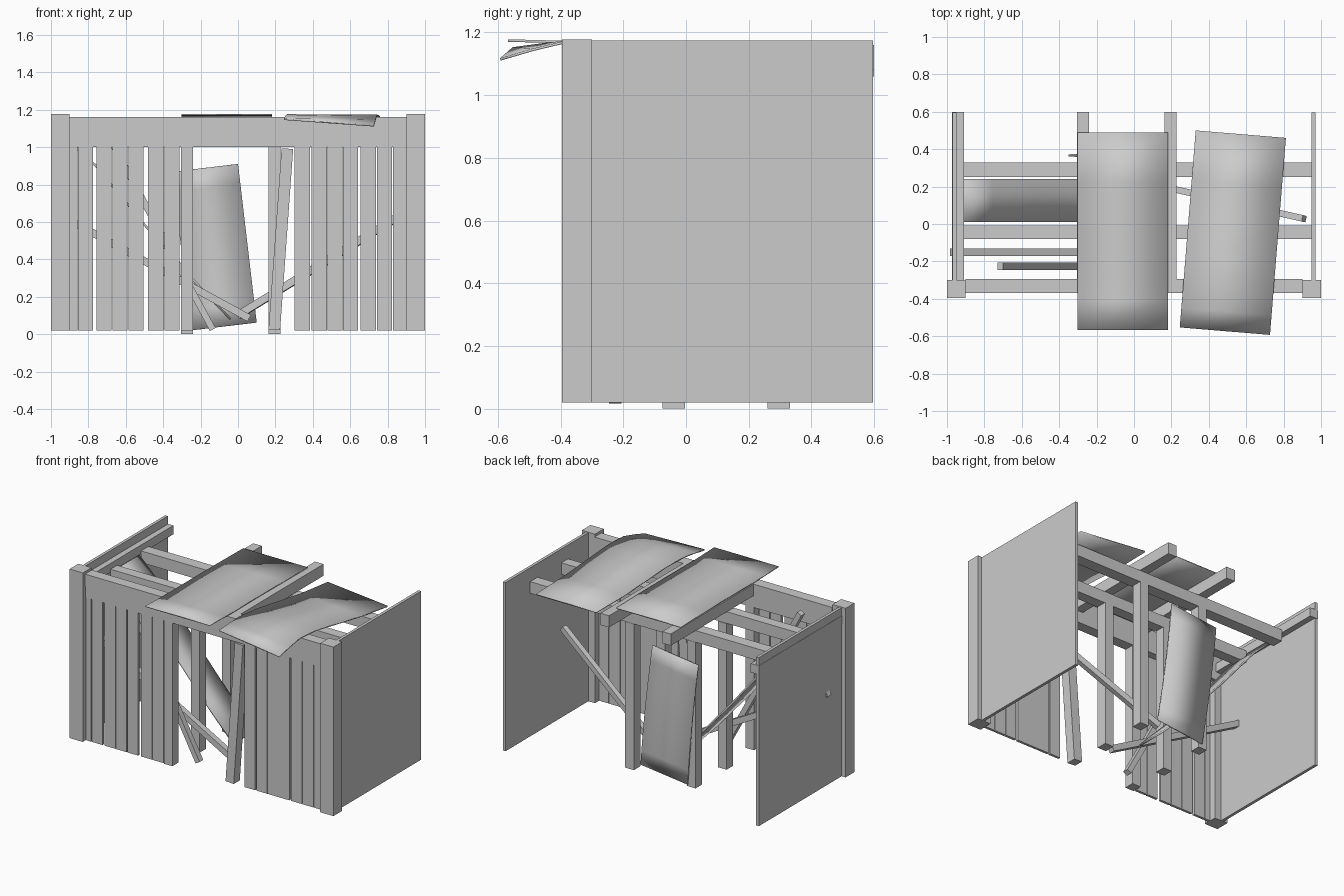
import bpy, bmesh
from mathutils import Vector, Matrix

if "Cube" in bpy.data.objects:
    bpy.data.objects.remove(bpy.data.objects["Cube"])


def mesh_object(name, bm):
    bmesh.ops.recalc_face_normals(bm, faces=bm.faces)
    me = bpy.data.meshes.new(name)
    bm.to_mesh(me)
    bm.free()
    ob = bpy.data.objects.new(name, me)
    bpy.context.collection.objects.link(ob)
    return ob


def box(name, x0, x1, y0, y1, z0, z1):
    bm = bmesh.new()
    m = Matrix.Translation(((x0 + x1) / 2, (y0 + y1) / 2, (z0 + z1) / 2))
    m = m @ Matrix.Diagonal((x1 - x0, y1 - y0, z1 - z0, 1))
    bmesh.ops.create_cube(bm, size=1, matrix=m)
    return mesh_object(name, bm)


def plank(name, a, b, width, thick):
    """Loose timber running from a to b, width staying horizontal."""
    a, b = Vector(a), Vector(b)
    d = (b - a).normalized()
    side = d.cross(Vector((0, 0, 1))).normalized()
    up = side.cross(d)
    rot = Matrix((d, side, up)).transposed().to_4x4()
    bm = bmesh.new()
    m = Matrix.Translation((a + b) / 2) @ rot
    m = m @ Matrix.Diagonal(((b - a).length, width, thick, 1))
    bmesh.ops.create_cube(bm, size=1, matrix=m)
    return mesh_object(name, bm)


def sheet(name, left, right, thick, smooth=True):
    """Bent sheet lofted between two edge lines, then thickened."""
    bm = bmesh.new()
    rows = [(bm.verts.new(a), bm.verts.new(b)) for a, b in zip(left, right)]
    for (a, b), (c, d) in zip(rows, rows[1:]):
        bm.faces.new((a, b, d, c))
    ob = mesh_object(name, bm)
    mod = ob.modifiers.new("thickness", "SOLIDIFY")
    mod.thickness = thick
    mod.offset = 0
    if smooth:
        for p in ob.data.polygons:
            p.use_smooth = True
        bpy.context.view_layer.objects.active = ob
        ob.select_set(True)
        bpy.ops.object.shade_smooth_by_angle(angle=0.6)
        ob.select_set(False)
    return ob


def edge_line(a, b, profile):
    """Points along plan line a-b: profile holds (fraction, height)."""
    a, b = Vector(a), Vector(b)
    return [(*a.lerp(b, t), z) for t, z in profile]


# corner posts and side walls
for s, side in ((-1, "left"), (1, "right")):
    box(f"{side}_corner_post", *sorted((s * 0.9, s)), -0.395, -0.3, 0.02, 1.178)
    box(f"{side}_wall", *sorted((s * 0.95, s * 0.97)), -0.3, 0.597, 0.02, 1.175)
box("left_wall_rail", -0.972, -0.91, -0.3, 0.6, 1.06, 1.12)

# front header beams
box("front_lower_beam", -0.9, 0.9, -0.368, -0.295, 1.0, 1.08)
box("front_upper_beam", -0.9, 0.9, -0.37, -0.295, 1.08, 1.16)

# inner posts, roof beams front to back
for i, (x0, x1) in enumerate(((-0.305, -0.24), (0.163, 0.228))):
    for j, y in enumerate((-0.075, 0.26)):
        box(f"inner_post_{i}{j}", x0, x1, y, y + 0.072, 0, 1.0)
    box(f"roof_beam_{i}", x0, x1, -0.3, 0.6, 1.08, 1.16)

# cross beams
box("middle_cross_beam", -0.91, 0.95, -0.08, -0.008, 1.0, 1.08)
box("rear_cross_beam", -0.91, 0.95, 0.25, 0.33, 1.0, 1.08)

# door posts, the right one leaning
box("left_door_post", -0.305, -0.24, -0.368, -0.3, 0.02, 1.0)
bm = bmesh.new()
bmesh.ops.create_cube(bm, size=1, matrix=Matrix.Translation((0.229, -0.335, 0.508))
                      @ Matrix.Rotation(0.072, 4, 'Y')
                      @ Matrix.Diagonal((0.062, 0.066, 0.97, 1)))
mesh_object("leaning_door_post", bm)

# front wall planks
left_x = (-0.94, -0.855, -0.757, -0.672, -0.585, -0.48, -0.393)
right_x = (0.303, 0.394, 0.478, 0.561, 0.656, 0.743, 0.829)
for i, x in enumerate(left_x + right_x):
    box(f"front_plank_{i}", x, x + 0.081, -0.362, -0.345, 0.02, 1.02)

# fallen timbers inside
plank("fallen_timber_left", (-0.975, -0.15, 0.65), (0.06, -0.15, 0.085), 0.04, 0.04)
plank("fallen_timber_steep", (-0.715, -0.225, 1.1), (-0.135, -0.225, 0.025), 0.04, 0.035)
plank("fallen_timber_right", (0.91, 0.028, 0.66), (0.0, 0.235, 0.1), 0.035, 0.04)

# fallen roof sheet sloping down from the left wall
slope = [(-0.92, 1.05), (-0.76, 0.9), (-0.5, 0.585), (-0.24, 0.29), (-0.04, 0.08)]
sheet("fallen_roof_sheet", [(x, 0.01, z) for x, z in slope],
      [(x, 0.24, z) for x, z in slope], 0.012)

# panel leaning on the rear posts
a, b = Vector((-0.35, 0.365, 0.868)), Vector((-0.255, 0.345, 0.02))
c, d = Vector((0.0, 0.36, 0.91)), Vector((0.1, 0.345, 0.062))
bow = [(t / 8, 0.05 * (t / 8) * (1 - t / 8)) for t in range(9)]
sheet("leaning_rear_panel", [a.lerp(b, t) + Vector((0, w, 0)) for t, w in bow],
      [c.lerp(d, t) + Vector((0, w, 0)) for t, w in bow], 0.01)

# roof sheets
flat = [(0, 1.174), (0.15, 1.17), (0.25, 1.168), (0.5, 1.17), (0.75, 1.168), (1, 1.165)]
sheet("roof_sheet_left", edge_line((-0.303, -0.567), (-0.303, 0.49), flat),
      edge_line((0.183, -0.567), (0.183, 0.49), flat), 0.008)
bend_l = [(0, 1.149), (0.1, 1.163), (0.2, 1.172), (0.35, 1.165), (0.55, 1.14), (0.75, 1.115), (1, 1.1)]
bend_r = [(0, 1.114), (0.1, 1.145), (0.2, 1.17), (0.35, 1.165), (0.55, 1.135), (0.75, 1.105), (1, 1.08)]
sheet("roof_sheet_right", edge_line((0.245, -0.552), (0.33, 0.5), bend_l),
      edge_line((0.727, -0.592), (0.812, 0.46), bend_r), 0.008)
